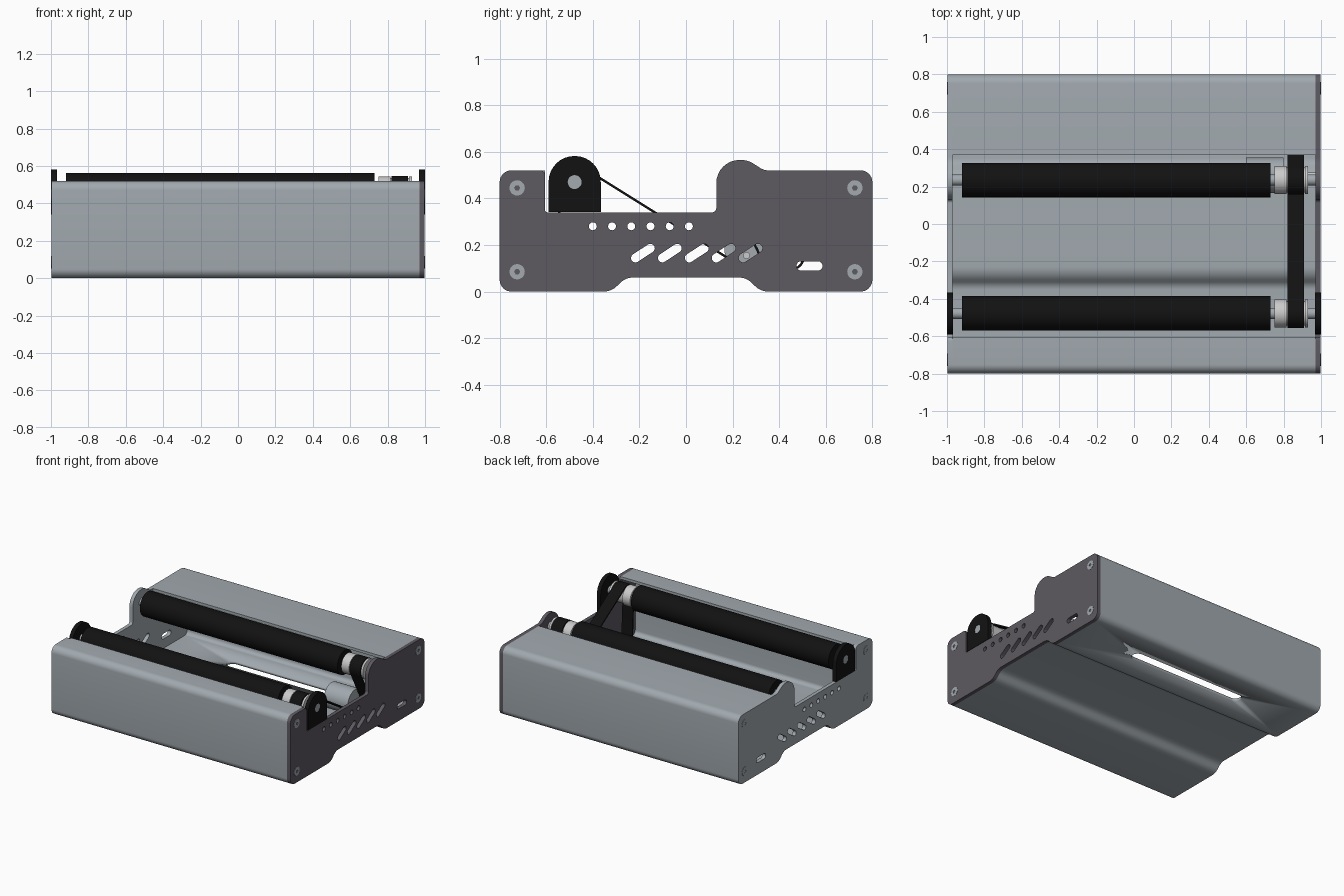
import bpy, bmesh
from math import pi, sin, cos, tan, acos, atan2, radians
from mathutils import Vector

if "Cube" in bpy.data.objects:
    bpy.data.objects.remove(bpy.data.objects["Cube"])


def material(name, rgb):
    m = bpy.data.materials.new(name)
    m.diffuse_color = (*rgb, 1)
    m.use_nodes = True
    m.node_tree.nodes["Principled BSDF"].inputs["Base Color"].default_value = m.diffuse_color
    return m


BODY = material("body_grey", (0.36, 0.40, 0.43))
DARK = material("dark_plate", (0.11, 0.10, 0.12))
BLACK = material("black_rubber", (0.006, 0.006, 0.006))
STEEL = material("light_steel", (0.6, 0.6, 0.6))


def finish(ob, name, mat):
    ob.name = name
    if mat:
        ob.data.materials.clear()
        ob.data.materials.append(mat)
    bpy.ops.object.select_all(action='DESELECT')
    ob.select_set(True)
    bpy.context.view_layer.objects.active = ob
    bpy.ops.object.shade_smooth_by_angle(angle=radians(30))
    return ob


def fillet(pts, closed=True, seg=8):
    """Round the corners of a list of (y, z[, radius])."""
    out, n = [], len(pts)
    for i, p in enumerate(pts):
        r = p[2] if len(p) > 2 else 0
        c = Vector(p[:2])
        if not r or (not closed and i in (0, n - 1)):
            out.append(c)
            continue
        a = (Vector(pts[i - 1][:2]) - c).normalized()
        b = (Vector(pts[(i + 1) % n][:2]) - c).normalized()
        half = a.angle(b) / 2
        mid = c + (a + b).normalized() * r / sin(half)
        s = c + a * r / tan(half) - mid
        e = c + b * r / tan(half) - mid
        sweep = s.angle_signed(e)
        for k in range(seg + 1):
            t = -sweep * k / seg
            out.append(mid + Vector((s.x * cos(t) - s.y * sin(t), s.x * sin(t) + s.y * cos(t))))
    return out


def capsule(y, z, dy, dz, r, seg=10):
    """Slot outline; a round hole when dy = dz = 0."""
    a0 = atan2(dz, dy) - pi / 2
    return [Vector((y + s * dy + r * cos(a), z + s * dz + r * sin(a)))
            for s, o in ((1, 0), (-1, pi))
            for a in (a0 + o + pi * k / seg for k in range(seg + (0 if dy == dz == 0 else 1)))]


def slab(name, loops, x0, x1, mat):
    """Extrude side-view (y, z) loops from x0 to x1; inner loops are holes."""
    cu = bpy.data.curves.new(name, 'CURVE')
    cu.dimensions, cu.fill_mode, cu.extrude = '2D', 'BOTH', abs(x1 - x0) / 2
    for lp in loops:
        sp = cu.splines.new('POLY')
        sp.points.add(len(lp) - 1)
        for q, v in zip(sp.points, lp):
            q.co = (v[0], v[1], 0, 1)
        sp.use_cyclic_u = True
    ob = bpy.data.objects.new(name, cu)
    bpy.context.collection.objects.link(ob)
    ob.location.x = (x0 + x1) / 2
    ob.rotation_euler = (pi / 2, 0, pi / 2)
    bpy.ops.object.select_all(action='DESELECT')
    ob.select_set(True)
    bpy.context.view_layer.objects.active = ob
    bpy.ops.object.convert(target='MESH')
    ob = bpy.context.view_layer.objects.active
    bm = bmesh.new()
    bm.from_mesh(ob.data)
    bmesh.ops.remove_doubles(bm, verts=bm.verts, dist=1e-5)
    bmesh.ops.recalc_face_normals(bm, faces=bm.faces)
    bm.to_mesh(ob.data)
    bm.free()
    return finish(ob, name, mat)


def rod(name, x0, x1, y, z, r, mat, sides=48):
    bpy.ops.mesh.primitive_cylinder_add(vertices=sides, radius=r, depth=abs(x1 - x0),
                                        location=((x0 + x1) / 2, y, z), rotation=(0, pi / 2, 0))
    return finish(bpy.context.object, name, mat)


# Side plates with holes and slots
outline = fillet([(-.8, 0, .05), (-.32, 0, .08), (-.26, .06, .08), (.26, .06, .08), (.32, 0, .08),
                  (.8, 0, .05), (.8, .52, .05), (.335, .52, .07), (.265, .565, .1), (.13, .565, .1),
                  (.13, .34, .018), (-.605, .34, .01), (-.605, .52, .02), (-.8, .52, .05)])
holes = [capsule(-.4 + .0825 * i, .28, 0, 0, .017) for i in range(6)]
holes += [capsule(-.185 + .1155 * i, .165, .032, .021, .019) for i in range(5)]
holes.append(capsule(.53, .11, .036, 0, .02))
FY, RY, RZ = -.478, .235, .47

for s, side, mat in ((1, "right", DARK), (-1, "left", BODY)):
    slab(side + "_side_plate", [outline] + holes, s * .97, s * .998, mat)
    # Screws with hexagonal sockets
    for y in (-.725, .725):
        for z in (.085, .445):
            socket = [(y + .013 * cos(k * pi / 3), z + .013 * sin(k * pi / 3)) for k in range(6)]
            slab(side + "_screw", [capsule(y, z, 0, 0, .033), socket], s * .99, s, STEEL and BODY)
    # Front bearing brackets
    slab(side + "_front_bracket",
         [fillet([(-.59, .341), (-.366, .341), (-.366, .582, .111), (-.59, .582, .111)]),
          capsule(FY, RZ, 0, 0, .03)], s * .969, s, BLACK)

# Folded sheet body: open profile given thickness
T = .02
outer = fillet([(-.605, .52), (-.8, .52, .05), (-.8, 0, .05), (-.32, 0, .08), (-.26, .06, .08),
                (.26, .06, .08), (.32, 0, .08), (.8, 0, .05), (.8, .52, .05), (.37, .52)], False)
inner = []
for i, p in enumerate(outer):
    t = (outer[min(i + 1, len(outer) - 1)] - outer[max(i - 1, 0)]).normalized()
    inner.append(p + Vector((-t.y, t.x)) * T)
body = slab("folded_body", [outer + inner[::-1]], -.97, .97, BODY)

# Long slot in the rear floor
cutter = slab("slot_cutter", [capsule(0, 0, .435, 0, .045)], -.1, .1, None)
cutter.rotation_euler = (0, 0, 0)
cutter.location = (0, .56, 0)
cutter.hide_render = True
cutter.hide_viewport = True
mod = body.modifiers.new("slot", 'BOOLEAN')
mod.object, mod.operation, mod.solver = cutter, 'DIFFERENCE', 'EXACT'

# Rollers, shafts and pulleys
for tag, y, end in (("front", FY, .999), ("rear", RY, .975)):
    rod(tag + "_roller", -.92, .73, y, RZ, .092, BLACK, 64)
    rod(tag + "_shaft", -end, end, y, RZ, .03, BODY)
    rod(tag + "_pulley_hub", .75, .815, y, RZ, .075, STEEL)
    rod(tag + "_pulley", .815, .93, y, RZ, .066, STEEL)
    rod(tag + "_pulley_flange", .915, .93, y, RZ, .075, STEEL)

# Drive belt: (y, z, radius, +1 clockwise / -1 anticlockwise)
wheels = [(FY, RZ, .072, 1), (.26, .155, .052, -1), (RY, RZ, .072, 1),
          (.45, .15, .055, 1), (-.48, .15, .055, 1)]


def belt_loop(t):
    w = [(Vector((y, z)), k * r + t) for y, z, r, k in wheels]
    norms = []
    for i, (c, r) in enumerate(w):
        c2, r2 = w[(i + 1) % len(w)]
        d = c2 - c
        norms.append(atan2(d.y, d.x) + acos((r - r2) / d.length))
    pts = []
    for i, (c, r) in enumerate(w):
        a, b = norms[i - 1], norms[i]
        sweep = -((a - b) % (2 * pi)) if r > 0 else (b - a) % (2 * pi)
        pts += [c + r * Vector((cos(a + sweep * j / 16), sin(a + sweep * j / 16))) for j in range(17)]
    return pts


slab("drive_belt", [belt_loop(.005), belt_loop(-.005)], .82, .91, BLACK)

# Motor and idlers under the rollers
rod("motor", .6, .8, .26, .18, .095, BODY)
for tag, (y, z, r, k) in zip(("middle", "motor", "front"), (wheels[1], wheels[3], wheels[4])):
    rod(tag + "_idler_axle", .8, .97, y, z, .015, STEEL, 24)
